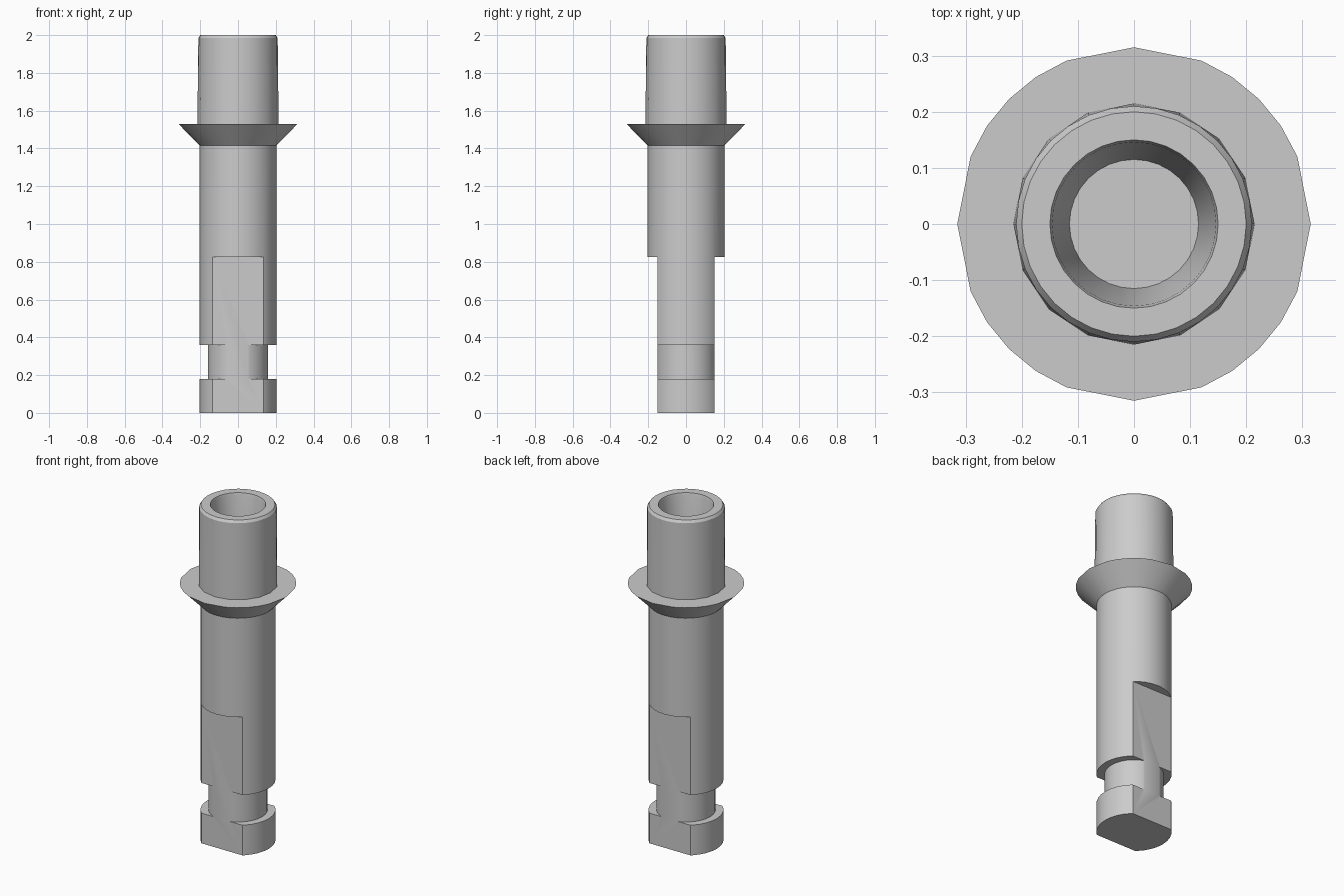
import bpy, bmesh
from math import cos, sin, pi

cube = bpy.data.objects.get("Cube")
if cube:
    bpy.data.objects.remove(cube, do_unlink=True)

SIDES = 32
FACET = cos(pi / 16)

metal = bpy.data.materials.new("grey_metal")
metal.use_nodes = True
grey = (0.6, 0.6, 0.6, 1)
metal.diffuse_color = grey
metal.node_tree.nodes["Principled BSDF"].inputs["Base Color"].default_value = grey


def make_object(name, bm):
    bmesh.ops.recalc_face_normals(bm, faces=bm.faces)
    mesh = bpy.data.meshes.new(name)
    bm.to_mesh(mesh)
    bm.free()
    mesh.materials.append(metal)
    obj = bpy.data.objects.new(name, mesh)
    bpy.context.collection.objects.link(obj)
    return obj


def ring_radius(r, style, i):
    # coarse rings flatten every second vertex, rim rings only beside the axes
    if style == "coarse" and i % 2:
        return r * FACET
    if style == "rim" and i % 8 in (1, 7):
        return r * FACET
    return r


def lathe(name, profile):
    bm = bmesh.new()
    rings = []
    for r, z, style in profile:
        ring = []
        for i in range(SIDES):
            a = 2 * pi * i / SIDES
            rr = ring_radius(r, style, i)
            ring.append(bm.verts.new((rr * cos(a), rr * sin(a), z)))
        rings.append(ring)
    for low, high in zip(rings, rings[1:]):
        for i in range(SIDES):
            j = (i + 1) % SIDES
            bm.faces.new((low[i], low[j], high[j], high[i]))
    bm.faces.new(rings[0])
    bm.faces.new(rings[-1])
    return make_object(name, bm)


# Turned body: foot, groove, shank, flared collar, sleeve and tapered bore
body = lathe("turned_body", [
    (0.203, 0, "round"), (0.203, 0.18, "round"),
    (0.16, 0.18, "round"), (0.16, 0.36, "round"),
    (0.203, 0.36, "round"), (0.203, 1.415, "round"),
    (0.315, 1.53, "rim"), (0.215, 1.53, "coarse"),
    (0.21, 1.985, "round"), (0.2, 2.0, "round"),
    (0.15, 2.0, "round"), (0.146, 1.985, "round"),
    (0.115, 1.65, "round"),
])

# Flats milled on the front and back of the lower shank
for side, name in ((-1, "front_flat_cutter"), (1, "back_flat_cutter")):
    bm = bmesh.new()
    bmesh.ops.create_cube(bm, size=1)
    for v in bm.verts:
        v.co.y = side * (0.151 if v.co.y * side < 0 else 0.4)
        v.co.z = 0.825 if v.co.z > 0 else -0.1
    cutter = make_object(name, bm)
    cutter.hide_render = True
    cutter.hide_set(True)
    mod = body.modifiers.new(name, "BOOLEAN")
    mod.operation = "DIFFERENCE"
    mod.solver = "EXACT"
    mod.object = cutter

# Apply the cuts and remove the cutters
mesh = bpy.data.meshes.new_from_object(
    body.evaluated_get(bpy.context.evaluated_depsgraph_get()))
body.modifiers.clear()
body.data = mesh
for name in ("front_flat_cutter", "back_flat_cutter"):
    bpy.data.objects.remove(bpy.data.objects[name], do_unlink=True)

# Smooth walls with crisp machined edges
bpy.ops.object.select_all(action="DESELECT")
body.select_set(True)
bpy.context.view_layer.objects.active = body
bpy.ops.object.shade_smooth_by_angle(angle=pi / 6)
